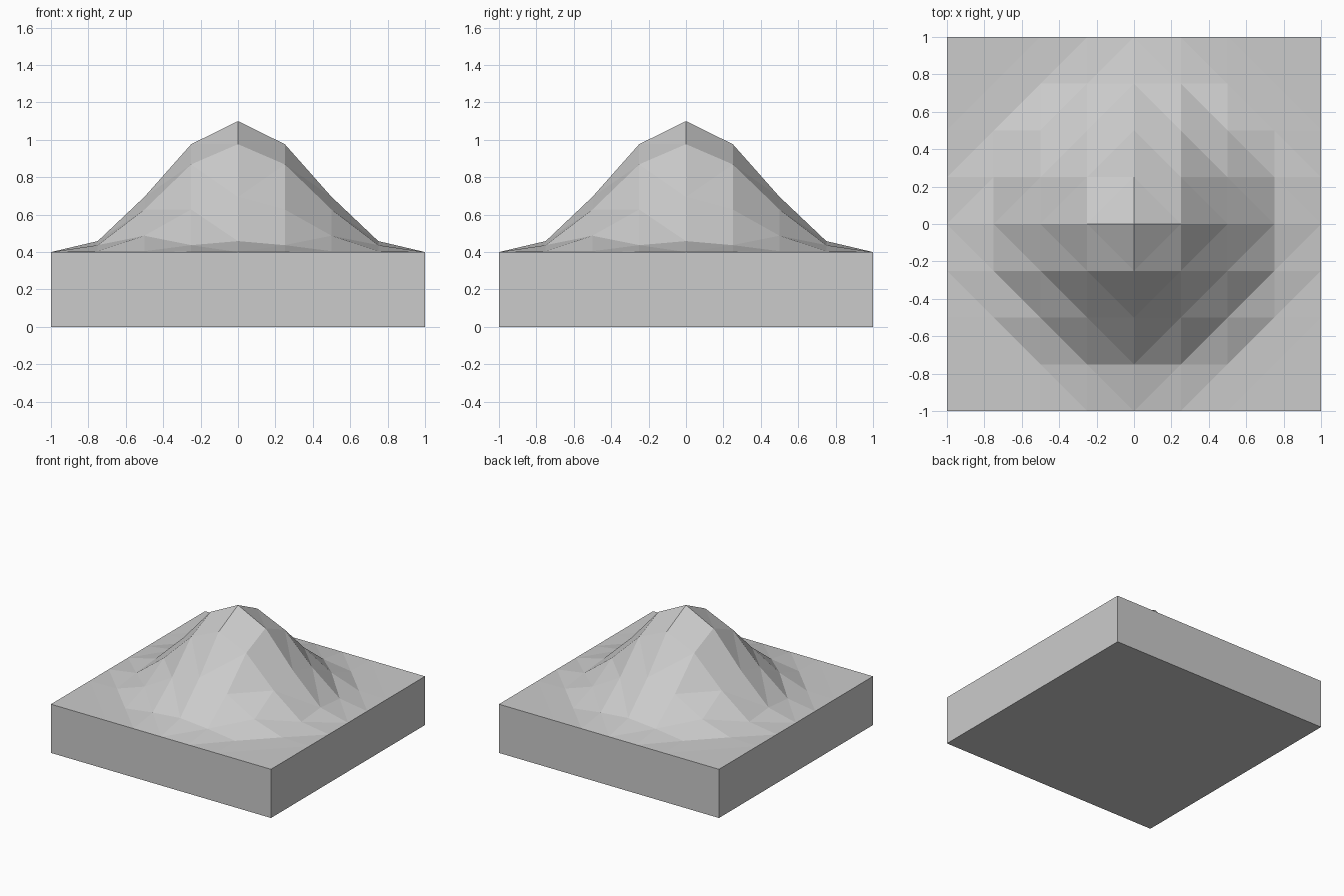
import bpy, bmesh

if "Cube" in bpy.data.objects:
    bpy.data.objects.remove(bpy.data.objects["Cube"])

N = 8                 # grid cells per side
BASE, PEAK = 0.4, 0.7  # slab height, hill height above it


def height(x, y):
    """Smooth bump that fades to the slab level at radius 1."""
    return BASE + PEAK * max(0.0, 1 - x * x - y * y) ** 3


bm = bmesh.new()
coords = [-1 + 2 * i / N for i in range(N + 1)]

# Hill surface: grid of triangles, split along the contour in each quadrant
top = [[bm.verts.new((x, y, height(x, y))) for y in coords] for x in coords]
for i in range(N):
    for j in range(N):
        a, b = top[i][j], top[i + 1][j]
        c, d = top[i + 1][j + 1], top[i][j + 1]
        if (i < N // 2) == (j < N // 2):
            tris = ((a, b, d), (b, c, d))
        else:
            tris = ((a, b, c), (a, c, d))
        for t in tris:
            bm.faces.new(t)

# Slab: walls dropped from the rim, then a flat underside
rim = ([top[i][0] for i in range(N)] + [top[N][j] for j in range(N)]
       + [top[i][N] for i in range(N, 0, -1)] + [top[0][j] for j in range(N, 0, -1)])
foot = [bm.verts.new((v.co.x, v.co.y, 0)) for v in rim]
for k in range(len(rim)):
    n = (k + 1) % len(rim)
    bm.faces.new((rim[k], foot[k], foot[n], rim[n]))
bm.faces.new(foot[::-1])
bmesh.ops.recalc_face_normals(bm, faces=bm.faces[:])

mesh = bpy.data.meshes.new("terrain_hill")
bm.to_mesh(mesh)
bm.free()
bpy.context.collection.objects.link(bpy.data.objects.new("terrain_hill", mesh))
